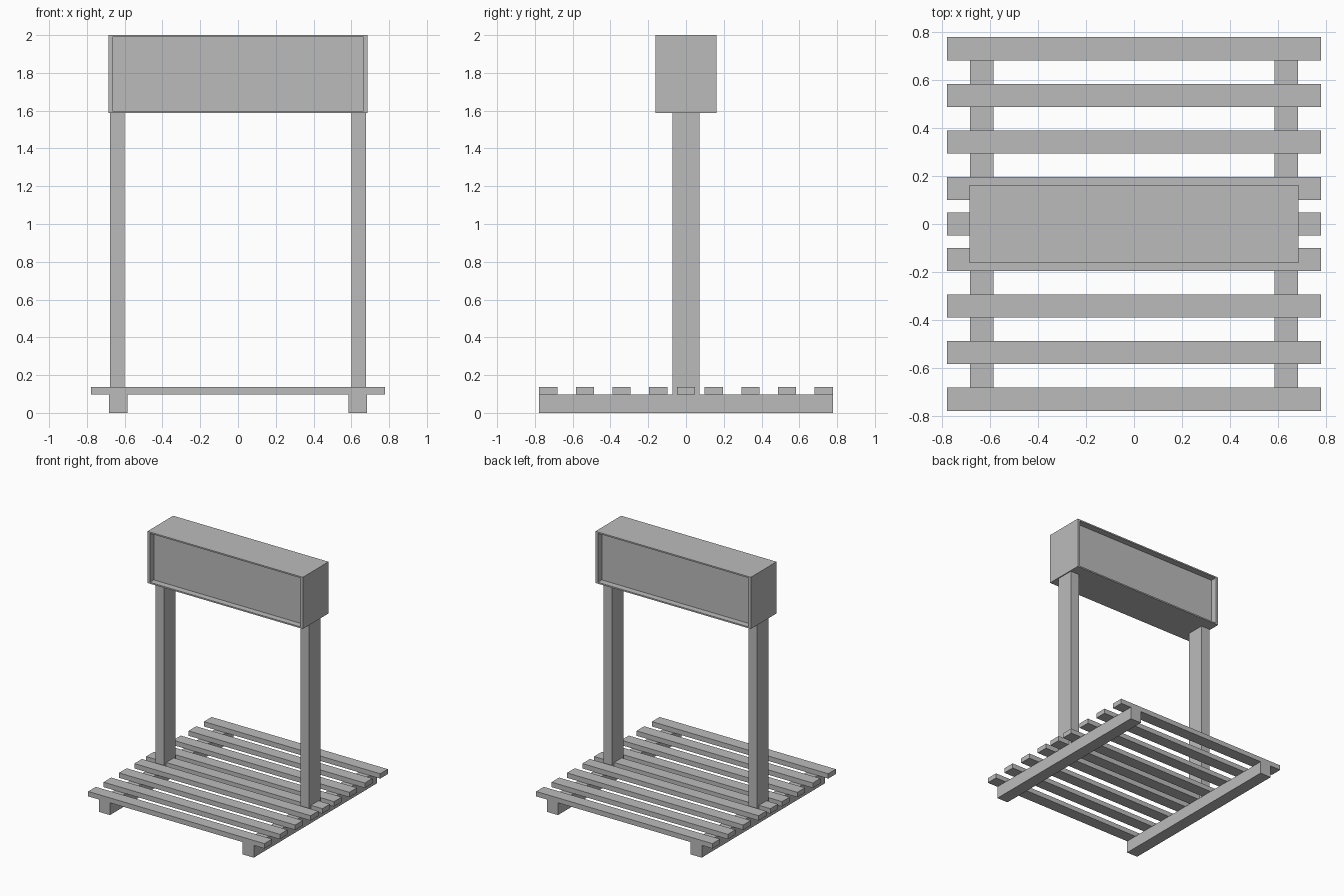
import bpy
import bmesh
from mathutils import Vector

old = bpy.data.objects.get("Cube")
if old:
    bpy.data.objects.remove(old, do_unlink=True)

# Single plain grey
grey = bpy.data.materials.new("plain grey")
grey.use_nodes = True
colour = (0.5, 0.5, 0.5, 1)
grey.diffuse_color = colour
grey.node_tree.nodes["Principled BSDF"].inputs["Base Color"].default_value = colour


def box(name, low, high, edit=None):
    """Box between two corners, with an optional bmesh edit."""
    low, high = Vector(low), Vector(high)
    bm = bmesh.new()
    bmesh.ops.create_cube(bm, size=1)
    for v in bm.verts:
        v.co = (low + high) / 2 + v.co * (high - low)
    if edit:
        edit(bm)
    mesh = bpy.data.meshes.new(name)
    bm.to_mesh(mesh)
    bm.free()
    mesh.materials.append(grey)
    obj = bpy.data.objects.new(name, mesh)
    bpy.context.collection.objects.link(obj)
    return obj


def recess(side):
    """Sink a framed panel into the face that looks along side * y."""
    def edit(bm):
        bm.normal_update()
        face = next(f for f in bm.faces if f.normal.y * side > 0.9)
        bmesh.ops.inset_region(bm, faces=[face], thickness=0.03)
        # Rails are slimmer than the stiles
        for v in face.verts:
            v.co.z += 0.01 if v.co.z > 1.8 else -0.01
        # Frame walls go straight back to the panel
        panel = bmesh.ops.extrude_face_region(bm, geom=[face])
        for v in panel["geom"]:
            if isinstance(v, bmesh.types.BMVert):
                v.co.y -= side * 0.05
        if face.is_valid:
            bmesh.ops.delete(bm, geom=[face], context="FACES_ONLY")
        bmesh.ops.recalc_face_normals(bm, faces=bm.faces)
    return edit


# Base bearers and upright posts
for label, s in (("left", 1), ("right", -1)):
    x = sorted((s * 0.585, s * 0.683))
    box(label + "_bearer", (x[0], -0.777, 0), (x[1], 0.777, 0.098))
    x = sorted((s * 0.6, s * 0.677))
    box(label + "_post", (x[0], -0.072, 0.098), (x[1], 0.072, 1.59))

# Deck slats: one in the middle, four evenly spaced on each side
centres = [0] + [s * (0.147 + 0.194 * i) for s in (-1, 1) for i in range(4)]
for y in sorted(centres):
    box("deck_slat", (-0.777, y - 0.048, 0.098), (0.777, y + 0.048, 0.137))

# Sign box made of two halves, each with a recessed panel
box("front_sign_half", (-0.685, -0.162, 1.588), (0.685, 0, 2), recess(-1))
box("back_sign_half", (-0.685, 0, 1.588), (0.685, 0.162, 2), recess(1))
